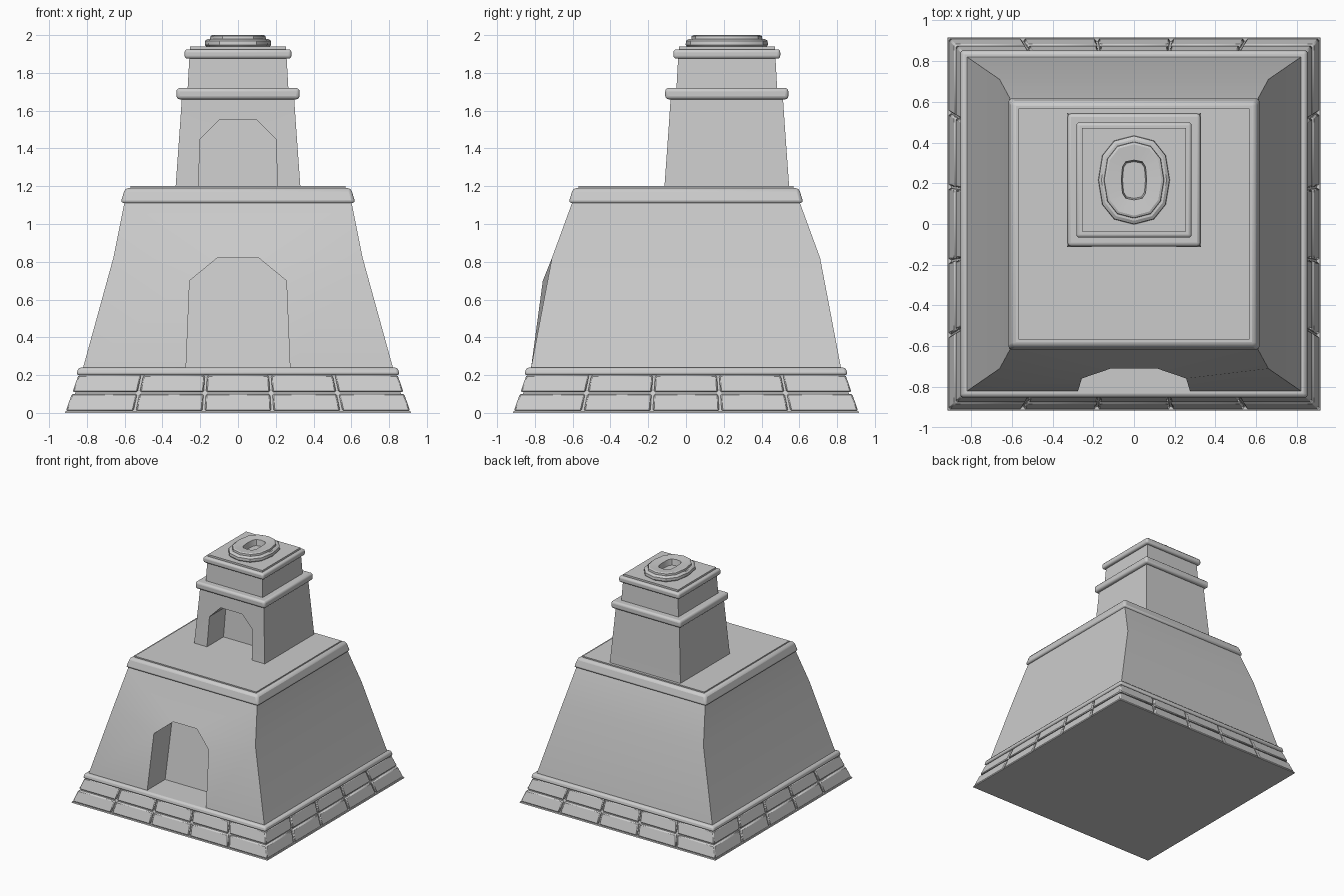
import bpy, bmesh, math

if "Cube" in bpy.data.objects:
    bpy.data.objects.remove(bpy.data.objects["Cube"])

stone = bpy.data.materials.new("grey_stone")
stone.diffuse_color = (0.6, 0.6, 0.6, 1)
stone.use_nodes = True
stone.node_tree.nodes["Principled BSDF"].inputs["Base Color"].default_value = stone.diffuse_color
CY = 0.216  # the tower stands behind the centre


def finish(bm, name, bevel=0, segments=2, smooth=True):
    bmesh.ops.recalc_face_normals(bm, faces=bm.faces)
    me = bpy.data.meshes.new(name)
    bm.to_mesh(me)
    bm.free()
    ob = bpy.data.objects.new(name, me)
    bpy.context.collection.objects.link(ob)
    me.materials.append(stone)
    if bevel:
        m = ob.modifiers.new("bevel", 'BEVEL')
        m.width, m.segments = bevel, segments
    if smooth:
        bpy.ops.object.select_all(action='DESELECT')
        ob.select_set(True)
        bpy.context.view_layer.objects.active = ob
        bpy.ops.object.shade_smooth_by_angle(angle=math.radians(30))
    return ob


def loft(bm, rings, cap_start=True, cap_end=True):
    vs = [[bm.verts.new(p) for p in r] for r in rings]
    n = len(vs[0])
    for a, b in zip(vs, vs[1:]):
        for i in range(n):
            j = (i + 1) % n
            bm.faces.new((a[i], a[j], b[j], b[i]))
    if cap_start:
        bm.faces.new(vs[0][::-1])
    if cap_end:
        bm.faces.new(vs[-1])


def rect(x0, x1, y0, y1, z):
    return [(x0, y0, z), (x1, y0, z), (x1, y1, z), (x0, y1, z)]


def square_stack(name, profile, cy=0, bevel=0, segments=2):
    bm = bmesh.new()
    loft(bm, [rect(-h, h, cy - h, cy + h, z) for h, z in profile])
    return finish(bm, name, bevel, segments)


def niche_block(name, levels, arch, depth, cy=0):
    """Tapered three-level block with an arched niche in its front.
    levels: (half x, half y, z); arch: right half of the opening, bottom up."""
    bm = bmesh.new()
    L = [[bm.verts.new(p) for p in rect(-hx, hx, cy - hy, cy + hy, z)] for hx, hy, z in levels]
    pts = [(-x, y, z) for x, y, z in arch] + arch[::-1]
    A = [bm.verts.new(p) for p in pts]
    B = [bm.verts.new((x, y + depth, z)) for x, y, z in pts]
    face = bm.faces.new
    for a, b in zip(L, L[1:]):          # sides and back
        for i in (1, 2, 3):
            j = (i + 1) % 4
            face((a[i], a[j], b[j], b[i]))
    lo, mid, top = L
    face((lo[0], A[0], A[1], mid[0]))   # front around the opening
    face((mid[0], A[1], A[2]))
    face((A[5], lo[1], mid[1], A[4]))
    face((A[4], mid[1], A[3]))
    face((mid[0], A[2], A[3], mid[1], top[1], top[0]))
    for i in range(5):                  # niche walls
        face((A[i], B[i], B[i + 1], A[i + 1]))
    face(B)
    face(top)
    return finish(bm, name)


# sloped foundation with its flat underside
square_stack("foundation_plate", [(0.915, 0), (0.912, 0.01)])
square_stack("foundation_core", [(0.896, 0.01), (0.828, 0.2)])


# two courses of stone blocks around the foundation
def half(z):
    return 0.915 - 0.35 * z


bm = bmesh.new()
G = 0.007
cuts = [-1, -0.6, -0.2, 0.2, 0.6, 1]
for z0, z1 in ((0.01, 0.1), (0.11, 0.2)):
    for i in range(5):
        for j in range(5):
            if i in (0, 4) or j in (0, 4):
                x0, x1 = cuts[i] + G * (i > 0), cuts[i + 1] - G * (i < 4)
                y0, y1 = cuts[j] + G * (j > 0), cuts[j + 1] - G * (j < 4)
                loft(bm, [rect(x0 * half(z), x1 * half(z), y0 * half(z), y1 * half(z), z)
                          for z in (z0, z1)])
finish(bm, "foundation_blocks", 0.007, 1)

# ledge above the blocks
square_stack("foundation_ledge", [(0.856, 0.2), (0.846, 0.24)], 0, 0.014)

# main body with doorway niche
niche_block("main_body", [(0.82, 0.82, 0.24), (0.66, 0.71, 0.82), (0.6, 0.6, 1.12)],
            [(0.275, -0.82, 0.24), (0.256, -0.758, 0.70), (0.11, -0.708, 0.82)], 0.24)

# roof cap of the main body
square_stack("body_cap", [(0.622, 1.11), (0.598, 1.19)], 0, 0.018)
square_stack("roof_slab", [(0.568, 1.18), (0.568, 1.2)])

# tower with its own niche
niche_block("tower_lower", [(0.33, 0.33, 1.2), (0.305, 0.305, 1.55), (0.297, 0.297, 1.67)],
            [(0.21, CY - 0.33, 1.2), (0.2, CY - 0.312, 1.45), (0.1, CY - 0.305, 1.55)], 0.22, CY)
square_stack("tower_ring_lower", [(0.326, 1.66), (0.326, 1.72)], CY, 0.018, 3)
square_stack("tower_upper", [(0.267, 1.71), (0.257, 1.89)], CY)
square_stack("tower_ring_upper", [(0.283, 1.875), (0.283, 1.925)], CY, 0.016, 3)
square_stack("tower_top_slab", [(0.254, 1.91), (0.254, 1.94)], CY)


# rounded stone at the summit with a socket
def oval(rx, ry, z, power):
    ring = []
    for k in range(12):
        a = math.radians(30 * k)
        c, s = math.cos(a), math.sin(a)
        ring.append((rx * math.copysign(abs(c) ** power, c),
                     CY + ry * math.copysign(abs(s) ** power, s), z))
    return ring


bm = bmesh.new()
loft(bm, [oval(rx, ry, z, p) for rx, ry, z, p in (
    (0.165, 0.207, 1.935, 0.85), (0.176, 0.218, 1.948, 0.85), (0.174, 0.216, 1.97, 0.85),
    (0.16, 0.2, 1.98, 0.85), (0.148, 0.188, 1.98, 0.85), (0.146, 0.186, 1.995, 0.85),
    (0.135, 0.175, 2.0, 0.85), (0.062, 0.098, 1.993, 0.6), (0.056, 0.09, 1.945, 0.6))])
finish(bm, "summit_stone")
